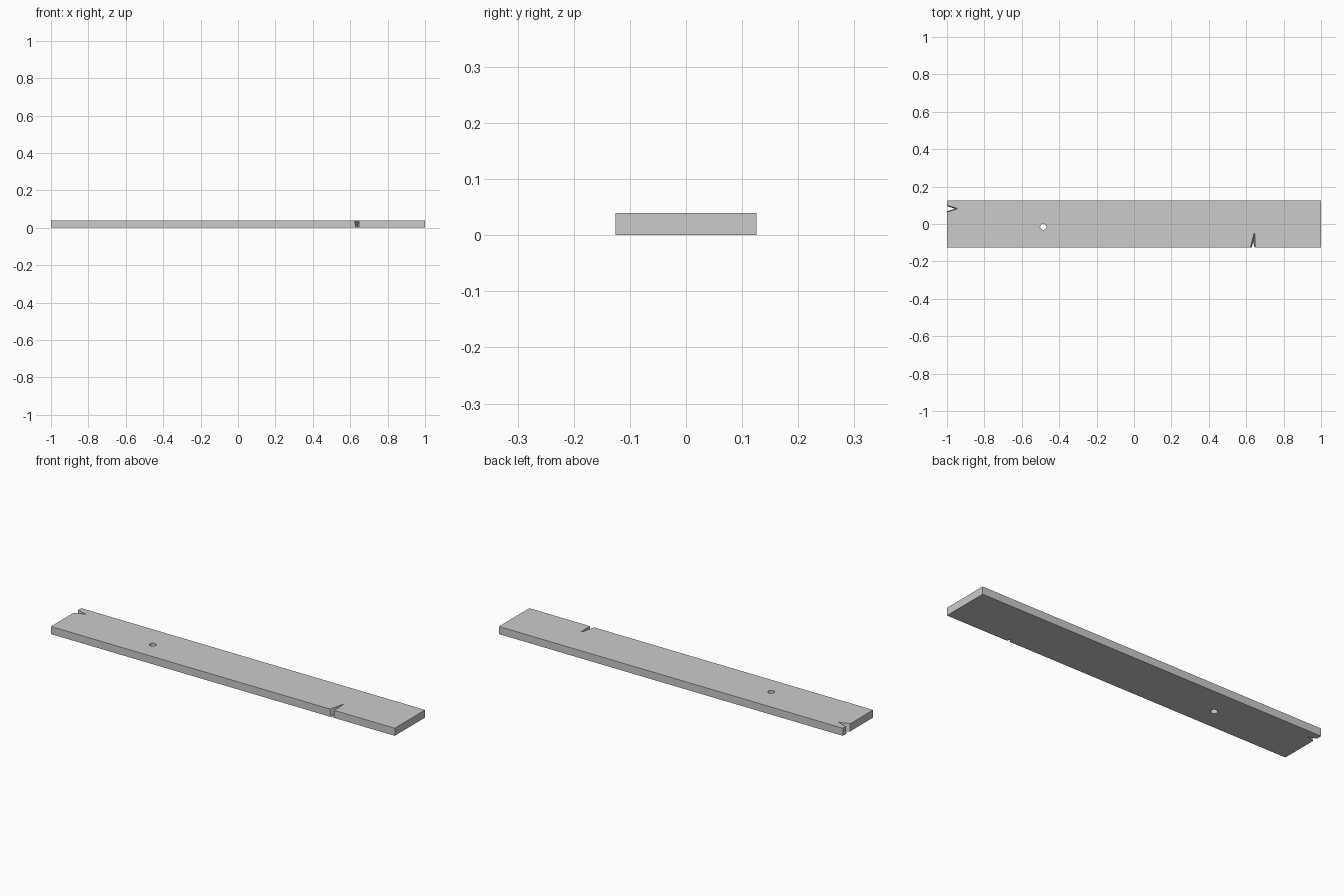
import bpy, bmesh, math

if "Cube" in bpy.data.objects:
    bpy.data.objects.remove(bpy.data.objects["Cube"])

LENGTH, WIDTH, THICK = 2.0, 0.252, 0.04


def prism(name, bottom, top, z0, z1):
    """Loft a solid between two outlines (counter-clockwise) at z0 and z1."""
    bm = bmesh.new()
    lo = [bm.verts.new((x, y, z0)) for x, y in bottom]
    hi = [bm.verts.new((x, y, z1)) for x, y in top]
    n = len(lo)
    bm.faces.new(lo[::-1])
    bm.faces.new(hi)
    for i in range(n):
        j = (i + 1) % n
        bm.faces.new((lo[i], lo[j], hi[j], hi[i]))
    bmesh.ops.recalc_face_normals(bm, faces=bm.faces)
    mesh = bpy.data.meshes.new(name)
    bm.to_mesh(mesh)
    bm.free()
    obj = bpy.data.objects.new(name, mesh)
    bpy.context.collection.objects.link(obj)
    return obj


# Plank body
x, y = LENGTH / 2, WIDTH / 2
outline = [(-x, -y), (x, -y), (x, y), (-x, y)]
plank = prism("plank", outline, outline, 0, THICK)

# Split in the left end
end_split = prism("end_split_cutter",
                  [(-1.02, 0.062), (-0.958, 0.082), (-1.02, 0.102)],
                  [(-1.02, 0.056), (-0.942, 0.082), (-1.02, 0.107)],
                  -0.001, THICK + 0.001)

# Crack in the front edge, narrowing towards the underside
edge_crack = prism("edge_crack_cutter",
                   [(0.626, -0.14), (0.647, -0.14), (0.637, -0.098)],
                   [(0.619, -0.14), (0.649, -0.14), (0.645, -0.038)],
                   -0.001, THICK + 0.001)

# Round knot hole
ring = [(-0.485 + 0.017 * math.cos(a), -0.015 + 0.017 * math.sin(a))
        for a in (math.tau * i / 12 for i in range(12))]
knot_hole = prism("knot_hole_cutter", ring, ring, -0.01, THICK + 0.01)

# Cut all three from the plank
for cutter in (end_split, edge_crack, knot_hole):
    cutter.hide_render = True
    cutter.hide_set(True)
    mod = plank.modifiers.new(cutter.name, 'BOOLEAN')
    mod.operation = 'DIFFERENCE'
    mod.solver = 'EXACT'
    mod.object = cutter
